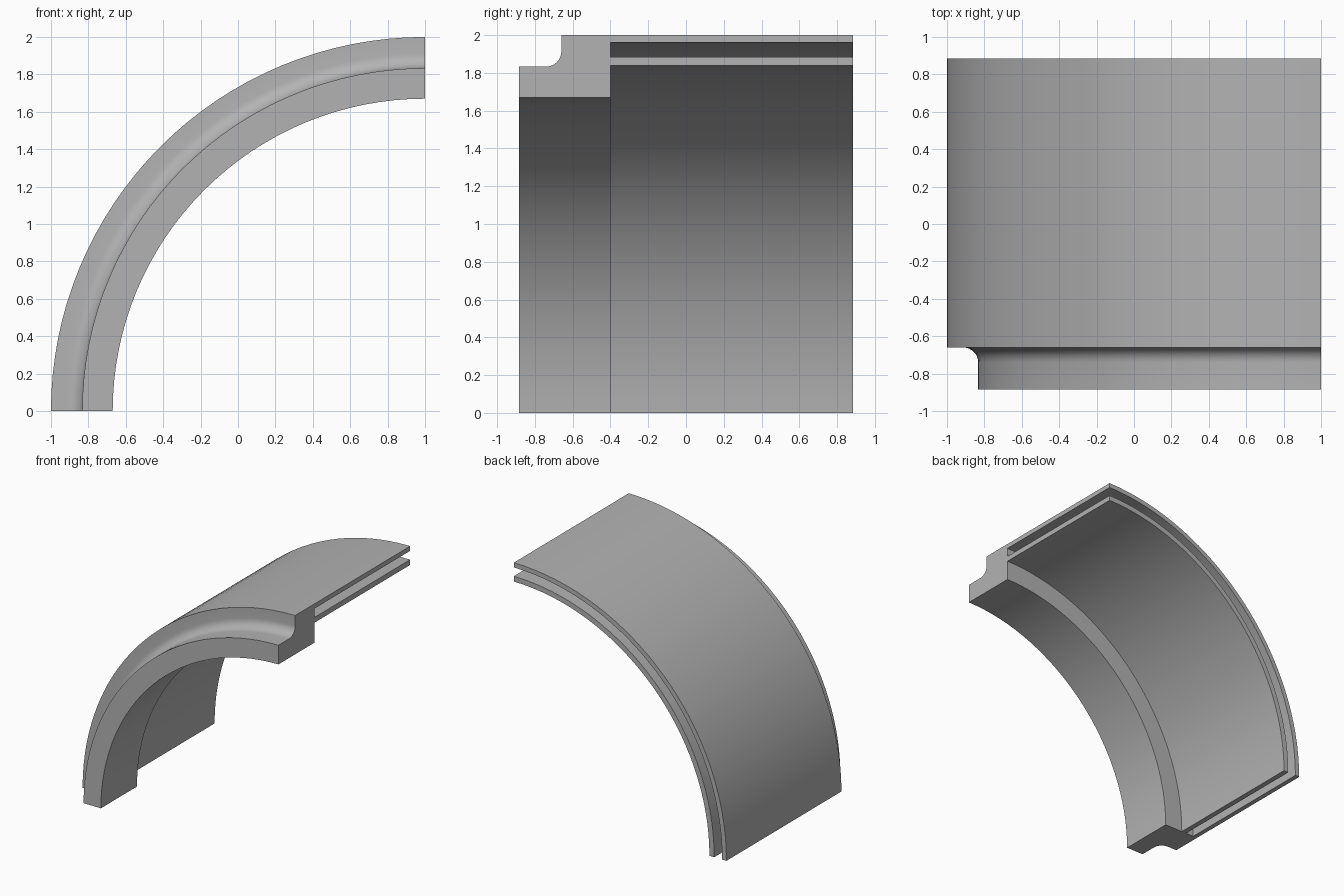
import bpy, bmesh, math

if "Cube" in bpy.data.objects:
    bpy.data.objects.remove(bpy.data.objects["Cube"], do_unlink=True)

SEGMENTS = 32
FRONT, BACK, STEP = -0.885, 0.885, -0.40
FILLET = 0.08

# Plain grey material
grey = bpy.data.materials.new("plain grey")
grey.use_nodes = True
colour = (0.45, 0.45, 0.45, 1)
grey.diffuse_color = colour
grey.node_tree.nodes["Principled BSDF"].inputs["Base Color"].default_value = colour

# Cross-section as (y, radius): front collar, cove, then two thin shells with a slot
profile = [(FRONT, 1.67), (FRONT, 1.833)]
for i in range(9):
    a = math.radians(90) * i / 8
    profile.append((-0.74 + FILLET * math.sin(a), 1.833 + FILLET * (1 - math.cos(a))))
profile += [(-0.66, 2.0), (BACK, 2.0), (BACK, 1.96), (STEP, 1.96),
            (STEP, 1.885), (BACK, 1.885), (BACK, 1.84), (STEP, 1.84), (STEP, 1.67)]

# Sweep the section through a quarter turn about the axis at x = 1, z = 0
bm = bmesh.new()
rings = []
for s in range(SEGMENTS + 1):
    t = math.pi / 2 * s / SEGMENTS
    rings.append([bm.verts.new((1 - r * math.cos(t), y, r * math.sin(t)))
                  for y, r in profile])
n = len(profile)
for a, b in zip(rings, rings[1:]):
    for i in range(n):
        j = (i + 1) % n
        bm.faces.new((a[i], a[j], b[j], b[i]))

# Flat cut ends
bm.faces.new(rings[0])
bm.faces.new(rings[-1])
bmesh.ops.recalc_face_normals(bm, faces=bm.faces)

mesh = bpy.data.meshes.new("quarter_sleeve")
bm.to_mesh(mesh)
bm.free()
mesh.materials.append(grey)
sleeve = bpy.data.objects.new("quarter_sleeve", mesh)
bpy.context.collection.objects.link(sleeve)

# Smooth curved walls, sharp corners
bpy.context.view_layer.objects.active = sleeve
sleeve.select_set(True)
bpy.ops.object.shade_smooth_by_angle(angle=math.radians(30))
